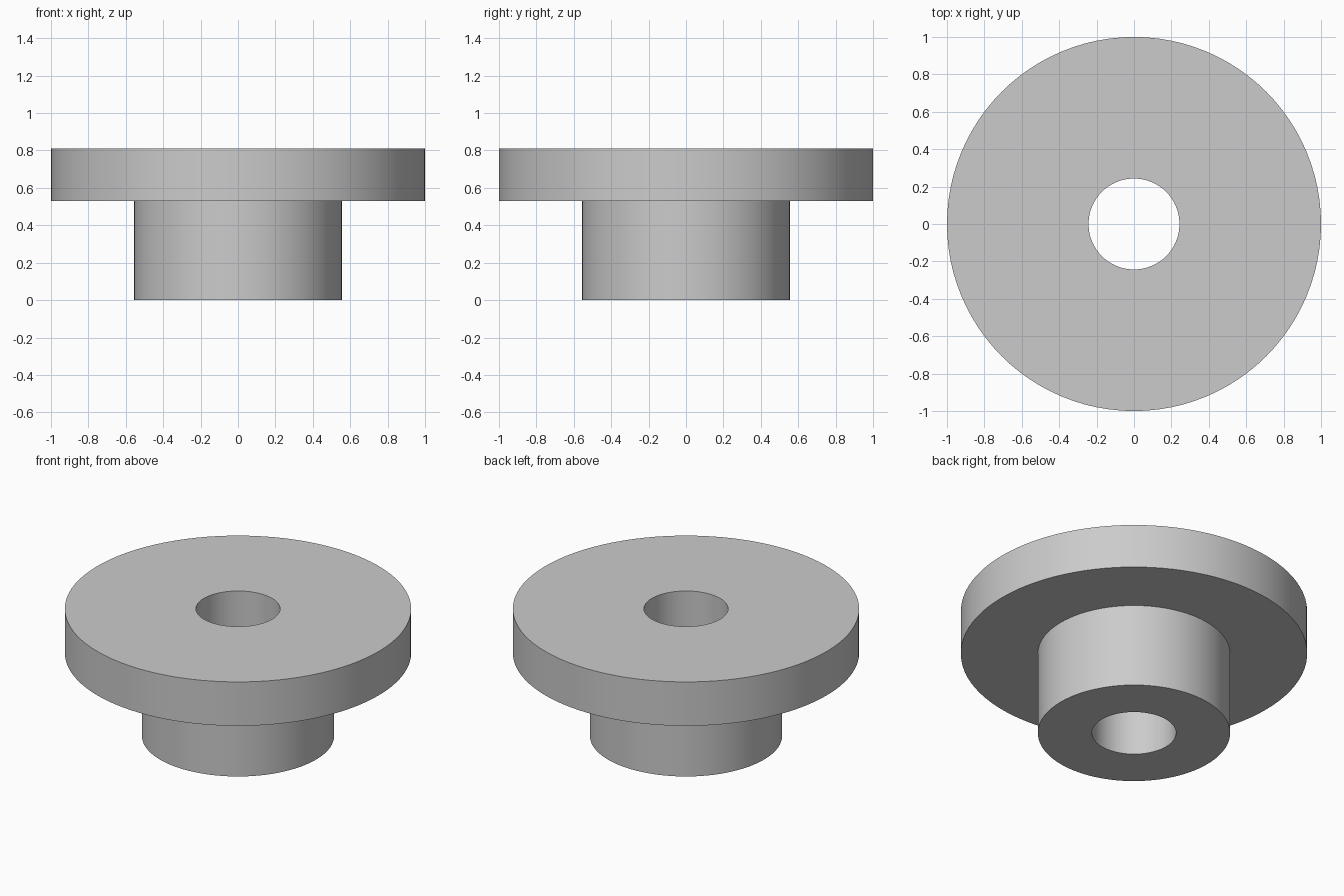
import bpy
import bmesh
import math

cube = bpy.data.objects.get("Cube")
if cube:
    bpy.data.objects.remove(cube, do_unlink=True)

SIDES = 96
BORE, HUB, FLANGE = 0.243, 0.555, 1.0
STEP, TOP = 0.53, 0.81

grey = bpy.data.materials.new("plain grey")
grey.use_nodes = True
colour = (0.6, 0.6, 0.6, 1)
grey.diffuse_color = colour
grey.node_tree.nodes["Principled BSDF"].inputs["Base Color"].default_value = colour

# Flanged bushing: closed half section turned about the z axis
section = [(BORE, 0), (HUB, 0), (HUB, STEP), (FLANGE, STEP), (FLANGE, TOP), (BORE, TOP)]
bm = bmesh.new()
verts = [bm.verts.new((r, 0, z)) for r, z in section]
edges = [bm.edges.new((v, verts[(i + 1) % len(verts)])) for i, v in enumerate(verts)]
bmesh.ops.spin(bm, geom=verts + edges, cent=(0, 0, 0), axis=(0, 0, 1),
               angle=math.tau, steps=SIDES, use_merge=False)
bmesh.ops.remove_doubles(bm, verts=bm.verts[:], dist=0.0001)
bmesh.ops.recalc_face_normals(bm, faces=bm.faces[:])

mesh = bpy.data.meshes.new("flanged_bushing")
bm.to_mesh(mesh)
bm.free()
mesh.materials.append(grey)
bushing = bpy.data.objects.new("flanged_bushing", mesh)
bpy.context.collection.objects.link(bushing)

# Smooth round walls with crisp rims
bpy.ops.object.select_all(action="DESELECT")
bushing.select_set(True)
bpy.context.view_layer.objects.active = bushing
bpy.ops.object.shade_smooth_by_angle(angle=math.radians(30))
